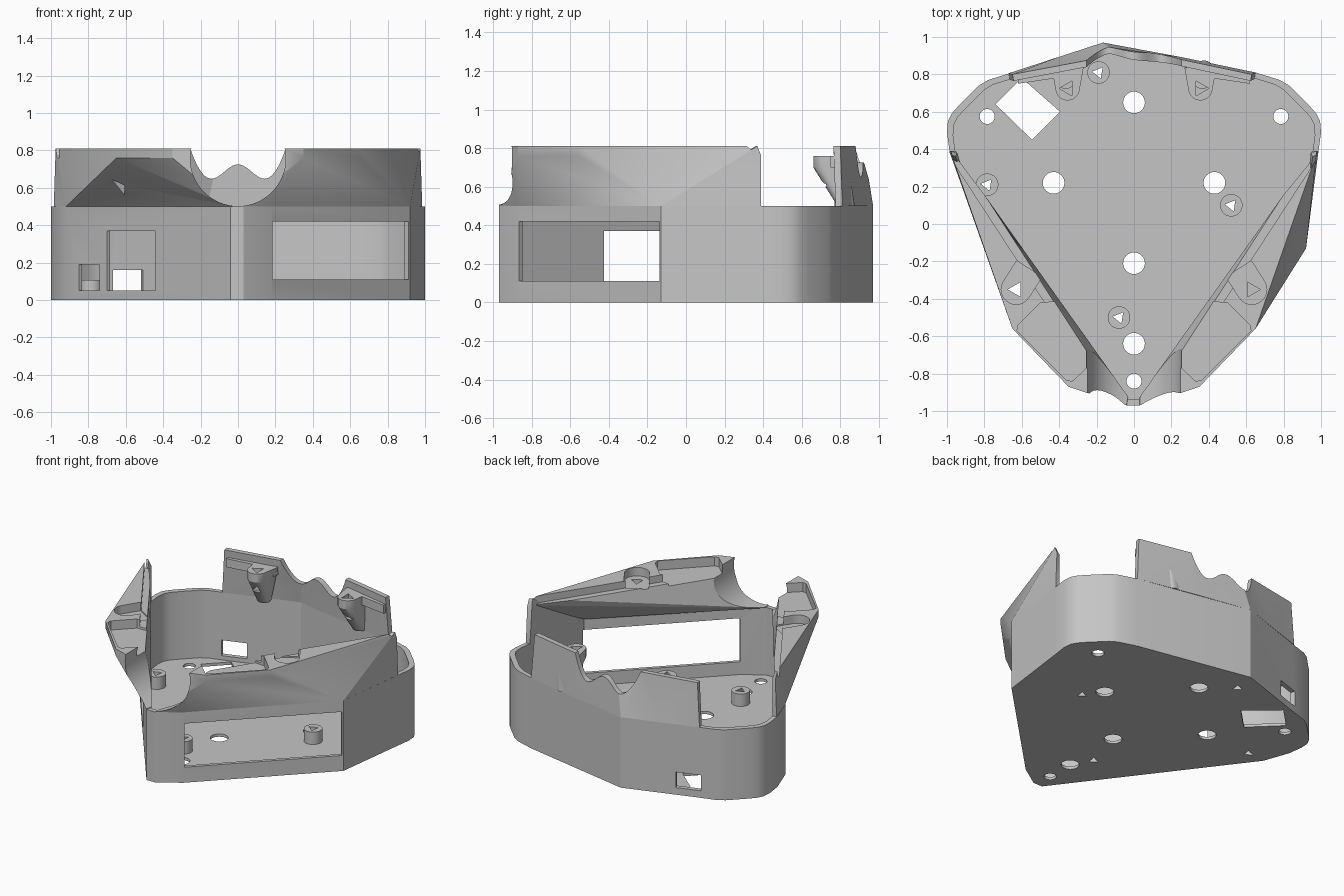
import bpy, bmesh, math
from mathutils import Vector

cube = bpy.data.objects.get("Cube")
if cube:
    bpy.data.objects.remove(cube)

grey = bpy.data.materials.new("light grey plastic")
grey.use_nodes = True
grey.diffuse_color = (0.56, 0.56, 0.56, 1)
grey.node_tree.nodes["Principled BSDF"].inputs["Base Color"].default_value = (0.56, 0.56, 0.56, 1)


def finish(name, bm):
    bmesh.ops.recalc_face_normals(bm, faces=bm.faces)
    mesh = bpy.data.meshes.new(name)
    bm.to_mesh(mesh)
    bm.free()
    mesh.materials.append(grey)
    ob = bpy.data.objects.new(name, mesh)
    bpy.context.collection.objects.link(ob)
    return ob


def prism(name, pts, lo, hi, axis="z"):
    """Extrude a flat outline along z, or along y for an x-z profile."""
    bm = bmesh.new()
    place = (lambda p, d: (p[0], p[1], d)) if axis == "z" else (lambda p, d: (p[0], d, p[1]))
    a = [bm.verts.new(place(p, lo)) for p in pts]
    b = [bm.verts.new(place(p, hi)) for p in pts]
    bm.faces.new(a)
    bm.faces.new(b)
    for i in range(len(pts)):
        j = (i + 1) % len(pts)
        bm.faces.new((a[i], a[j], b[j], b[i]))
    return finish(name, bm)


def hull(name, pts):
    bm = bmesh.new()
    for p in pts:
        bm.verts.new(p)
    res = bmesh.ops.convex_hull(bm, input=bm.verts)
    loose = [g for g in res["geom_interior"] if isinstance(g, bmesh.types.BMVert)]
    bmesh.ops.delete(bm, geom=loose, context="VERTS")
    return finish(name, bm)


def ring(x, y, r, n=32, turn=0.0):
    return [(x + r * math.cos(turn + math.tau * i / n),
             y + r * math.sin(turn + math.tau * i / n)) for i in range(n)]


def slot(p, q, lo, hi, depth=0.07):
    """Cutter for an opening through the wall running from p to q."""
    p, q = Vector(p), Vector(q)
    d = (q - p).normalized()
    n = Vector((-d.y, d.x)) * depth
    return prism("slot_cutter", [p + n, q + n, q - n, p - n], lo, hi)


def cut(ob, cutters):
    """Subtract the cutters, bake the result and remove them."""
    for c in cutters:
        c.hide_render = True
        m = ob.modifiers.new("cut", "BOOLEAN")
        m.operation, m.solver, m.object = "DIFFERENCE", "EXACT", c
    deps = bpy.context.evaluated_depsgraph_get()
    mesh = bpy.data.meshes.new_from_object(ob.evaluated_get(deps))
    ob.modifiers.clear()
    ob.data = mesh
    for c in cutters:
        bpy.data.objects.remove(c)


def mirrored(pts, s):
    return [(p[0] * s, *p[1:]) for p in pts]


# Tray: outline prism, hollowed above the floor
RIM, SHELF, TOP, FLOOR, SILL = 0.5, 0.76, 0.81, 0.02, 0.05
corner = [(0.985, 0.38), (1, 0.49), (0.995, 0.55), (0.975, 0.59), (0.94, 0.63),
          (0.83, 0.74), (0.78, 0.77), (0.65, 0.81)]
outline = ([(-0.04, -0.97), (0.03, -0.97), (0.18, -0.87), (0.92, -0.13)] + corner
           + [(-0.166, 0.97)] + mirrored(corner[::-1], -1) + [(-0.92, 0.2)])
inner = [(x * 0.967, y * 0.967) for x, y in outline]
tray = prism("tray", outline, 0, RIM)

screws = [(-0.19, 0.81), (-0.785, 0.21), (0.52, 0.1), (-0.08, -0.5)]
holes = [prism("hole_cutter", ring(x, y, 0.058), -0.1, 0.2)
         for x, y in [(0, 0.65), (-0.43, 0.22), (0.43, 0.22), (0, -0.21), (0, -0.64)]]
holes += [prism("hole_cutter", ring(x, y, 0.04), -0.1, 0.2)
          for x, y in [(-0.785, 0.575), (0.785, 0.575), (0, -0.84)]]
holes += [prism("hole_cutter", ring(x, y, 0.035, 3, 0.9), -0.1, 0.3) for x, y in screws]
holes.append(prism("port_cutter", [(-0.6, 0.78), (-0.74, 0.64), (-0.545, 0.45), (-0.395, 0.6)], -0.1, 0.2))


def left_wall(x):
    return (x, -0.97 - (x + 0.04) * 1.33)


# Side openings
holes += [slot((0.185, -0.865), (0.912, -0.138), 0.11, 0.42),
          slot(left_wall(-0.44), left_wall(-0.7), SILL, 0.37),
          slot(left_wall(-0.74), left_wall(-0.85), SILL, 0.19),
          slot((-0.68, 0.805), (-0.52, 0.86), SILL, 0.16)]
cut(tray, [prism("cavity_cutter", inner, FLOOR, 1)] + holes)

# Screw posts on the floor
for x, y in screws:
    post = prism("floor_screw_post", ring(x, y, 0.06), FLOOR - 0.01, 0.108)
    cut(post, [prism("hole_cutter", ring(x, y, 0.035, 3, 0.9), -0.1, 0.3)])


# Flared side shoulders: inner ledge, open pocket and screw recess below the top
def shoulder(name, s, wall, bulge):
    rim = [(0.975, 0.37), (0.65, -0.56), (0.35, -0.87), (0.14, -0.94)]
    back = [(0.945, 0.36), (0.14, -0.88), (0.25, -0.73)]
    pts = [(x, y, RIM) for x, y in wall]
    pts += [(bulge[0] - 0.04, bulge[1] + 0.01, RIM), (0.03, -0.925, RIM)]
    pts += [(*p, z) for p in rim for z in (SHELF, TOP)] + [(*p, TOP) for p in back]
    body = hull(name, mirrored(pts, s))
    ledge = [(0.985, 0.36), (0.19, -0.86), (0.0, -0.7), (0.7, 0.5)]
    pocket = [(0.47, -0.42), (0.5, -0.42), (0.62, -0.54), (0.625, -0.57),
              (0.36, -0.835), (0.33, -0.84), (0.2, -0.72), (0.3, -0.4)]
    recess = ring(0.63, -0.35, 0.08, 24) + [(0.58, -0.1), (0.8, 0.1)]
    notch = prism("notch_cutter", ring(0, 0.757, 0.255, 64), -1.2, -0.3, "y")
    cut(body, [
        notch,
        prism("ledge_cutter", mirrored(ledge, s), SHELF, 1),
        prism("pocket_cutter", mirrored(pocket, s), 0.745, 1),
        prism("recess_cutter", mirrored(recess[:24], s), SHELF - 0.01, 1),
        slot((0.63 * s, -0.35), (0.56 * s, -0.24), SHELF - 0.01, 1, 0.08),
        prism("hole_cutter", mirrored(ring(0.63, -0.35, 0.045, 3), s), 0.56, 1)])
    # upright cheek closing the gap behind the flare
    cheek = [(*bulge, RIM), (bulge[0] - 0.03, bulge[1], RIM), (0.985, 0.39, RIM),
             (0.953, 0.39, RIM), (0.975, 0.39, SHELF), (0.945, 0.38, SHELF),
             (0.975, 0.37, TOP), (0.955, 0.36, TOP)]
    hull(name + "_cheek", mirrored(cheek, s))


shoulder("left_shoulder", 1, [(0.03, -0.97), (0.18, -0.87), (0.92, -0.13)], (0.92, -0.13))
shoulder("right_shoulder", -1, [(0.04, -0.97), (0.92, 0.2)], (0.92, 0.2))

# Back wall leaning inward, with a wavy dip in the middle
low = [(-0.67, 0.806), (-0.4, 0.894), (-0.166, 0.97), (0.25, 0.893), (0.65, 0.81)]
high = [(-0.65, 0.8), (-0.25, 0.875), (-0.1, 0.92), (0.25, 0.88), (0.63, 0.8)]
bm = bmesh.new()
rows = []
for (a, b), (c, d) in zip(low, high):
    rows.append([bm.verts.new(p) for p in
                 ((a, b, RIM), (c, d, TOP), (c * 0.99, d - 0.035, TOP), (a * 0.99, b - 0.035, RIM))])
for r, t in zip(rows, rows[1:]):
    for i in range(4):
        j = (i + 1) % 4
        bm.faces.new((r[i], r[j], t[j], t[i]))
bm.faces.new(rows[0])
bm.faces.new(rows[-1])
back_wall = finish("back_wall", bm)
steps = [i / 20 for i in range(-20, 21)]
wave = [(0.255 * t, 0.685 + 0.04 * math.cos(5.4 * t) + 0.1 * t ** 6) for t in steps]
cut(back_wall, [prism("dip_cutter", [(-0.26, 0.95)] + wave + [(0.26, 0.95)], 0.6, 1.2, "y")])

# Tapered screw brackets on the back wall
for s, name in ((1, "left_bracket"), (-1, "right_bracket")):
    x, y = 0.355 * s, 0.725
    pts = [(*p, z) for p in ring(x, y, 0.065, 20) for z in (0.7, SHELF)]
    pts += [(*p, 0.5) for p in ring(x + 0.02 * s, 0.83, 0.045, 16)]
    pts += [(x - 0.085, 0.835, SHELF), (x + 0.085, 0.835, SHELF)]
    bracket = hull(name, pts)
    cut(bracket, [prism("hole_cutter", mirrored(ring(0.355, y, 0.045, 3), s), 0.6, 0.9)])
    shelf = [(0.28, 0.8), (0.62, 0.75), (0.62, 0.79), (0.28, 0.86)]
    prism(name + "_shelf", mirrored(shelf, s), 0.7, SHELF)

# Smooth the rounded corners only
bpy.ops.object.select_all(action="DESELECT")
for ob in bpy.context.collection.objects:
    if ob.type == "MESH" and ob.data.materials and ob.data.materials[0] == grey:
        ob.select_set(True)
        bpy.context.view_layer.objects.active = ob
bpy.ops.object.shade_smooth_by_angle(angle=math.radians(25))
